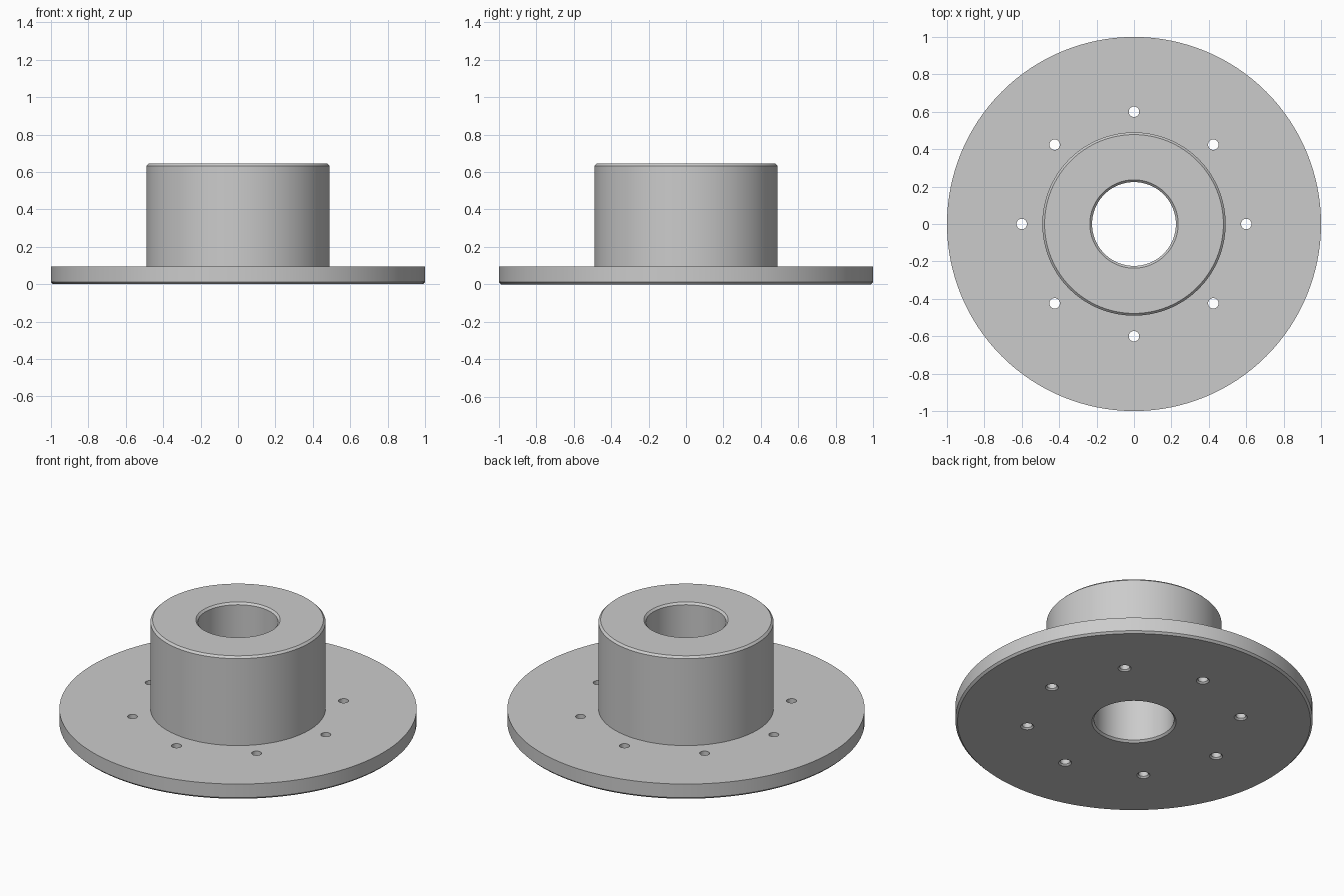
import bpy, bmesh, math
from mathutils import Matrix, Vector

cube = bpy.data.objects.get("Cube")
if cube:
    bpy.data.objects.remove(cube, do_unlink=True)

grey = bpy.data.materials.new("machined grey")
grey.use_nodes = True
GREY = (0.6, 0.6, 0.6, 1)
grey.diffuse_color = GREY
grey.node_tree.nodes["Principled BSDF"].inputs["Base Color"].default_value = GREY


def lathe(bm, profile, steps, centre=(0, 0)):
    """Revolve a closed (radius, z) profile about a vertical axis."""
    verts = [bm.verts.new((r + centre[0], centre[1], z)) for r, z in profile]
    edges = [bm.edges.new((a, b)) for a, b in zip(verts, verts[1:] + verts[:1])]
    bmesh.ops.spin(bm, geom=verts + edges, cent=(*centre, 0), axis=(0, 0, 1),
                   angle=math.tau, steps=steps, use_duplicate=False)


def make_object(name, bm):
    bmesh.ops.remove_doubles(bm, verts=bm.verts, dist=1e-5)
    # Drop the flat caps and edges left on a lathe axis
    bmesh.ops.dissolve_degenerate(bm, edges=bm.edges, dist=1e-6)
    bmesh.ops.recalc_face_normals(bm, faces=bm.faces)
    mesh = bpy.data.meshes.new(name)
    bm.to_mesh(mesh)
    bm.free()
    obj = bpy.data.objects.new(name, mesh)
    bpy.context.collection.objects.link(obj)
    mesh.materials.append(grey)
    return obj


# Flange and hub: one turned body with a chamfered bore and rims
BORE, HUB, RIM = 0.224, 0.49, 1.0
TOP, FLANGE, C = 0.645, 0.096, 0.012
body = bmesh.new()
lathe(body, [(BORE, C), (BORE + C, 0), (RIM - C, 0), (RIM, C), (RIM, FLANGE),
             (HUB, FLANGE), (HUB, TOP - C), (HUB - C, TOP),
             (BORE + C, TOP), (BORE, TOP - C)], 128)
flange = make_object("flanged_hub", body)

# Bolt holes: eight drills, each flared at the underside
HOLE, CIRCLE = 0.028, 0.6
drills = bmesh.new()
for i in range(8):
    spot = Matrix.Rotation(math.tau * i / 8, 4, "Z") @ Vector((CIRCLE, 0, 0))
    for bottom, top, r1, r2 in ((-0.05, 0.2, HOLE, HOLE),):
        bmesh.ops.create_cone(drills, cap_ends=True, segments=32, radius1=r1, radius2=r2,
                              depth=top - bottom,
                              matrix=Matrix.Translation(spot + Vector((0, 0, (top + bottom) / 2))))
flares = bmesh.new()
for i in range(8):
    spot = Matrix.Rotation(math.tau * i / 8, 4, "Z") @ Vector((CIRCLE, 0, 0))
    bmesh.ops.create_cone(flares, cap_ends=True, segments=32, radius1=HOLE + 2 * C,
                          radius2=HOLE - C, depth=3 * C,
                          matrix=Matrix.Translation(spot + Vector((0, 0, C / 4))))

bpy.context.view_layer.objects.active = flange
flange.select_set(True)
for name, bm in (("bolt_hole_drills", drills), ("bolt_hole_flares", flares)):
    cutter = make_object(name, bm)
    cutter.hide_render = True
    cut = flange.modifiers.new(name, "BOOLEAN")
    cut.operation, cut.solver, cut.object = "DIFFERENCE", "EXACT", cutter
    bpy.ops.object.modifier_apply(modifier=cut.name)
    bpy.data.objects.remove(cutter, do_unlink=True)

bpy.ops.object.shade_smooth_by_angle(angle=math.radians(30))
